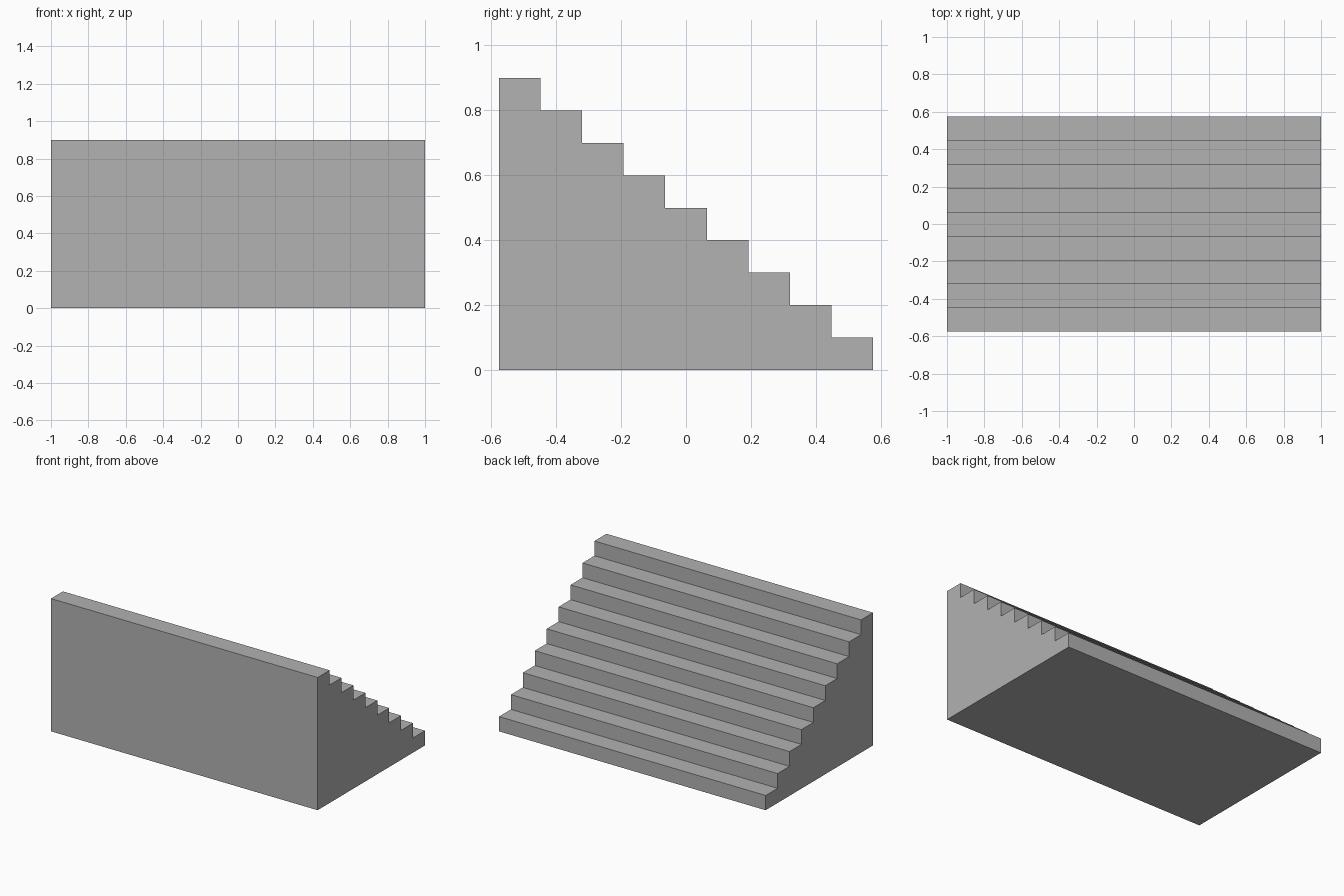
import bpy
import bmesh

cube = bpy.data.objects.get("Cube")
if cube:
    bpy.data.objects.remove(cube, do_unlink=True)

STEPS = 9
RISE = 0.1
DEPTH = 1.15
WIDTH = 2.0
TREAD = DEPTH / STEPS

# Plain grey for the whole block
grey = bpy.data.materials.new("plain_grey")
grey.use_nodes = True
colour = (0.445, 0.445, 0.445, 1)
grey.diffuse_color = colour
grey.node_tree.nodes["Principled BSDF"].inputs["Base Color"].default_value = colour

# Stepped side profile: tall wall at the front, descending to the back
front = -DEPTH / 2
profile = [(-front, 0), (front, 0)]
for i in range(STEPS):
    z = RISE * (STEPS - i)
    profile += [(front + TREAD * i, z), (front + TREAD * (i + 1), z)]

# Extrude the profile across the width
bm = bmesh.new()
side = bm.faces.new([bm.verts.new((-WIDTH / 2, y, z)) for y, z in profile])
extruded = bmesh.ops.extrude_face_region(bm, geom=[side], use_keep_orig=True)
moved = [v for v in extruded["geom"] if isinstance(v, bmesh.types.BMVert)]
bmesh.ops.translate(bm, verts=moved, vec=(WIDTH, 0, 0))
bmesh.ops.recalc_face_normals(bm, faces=bm.faces)

mesh = bpy.data.meshes.new("staircase")
bm.to_mesh(mesh)
bm.free()
mesh.materials.append(grey)
staircase = bpy.data.objects.new("staircase", mesh)
bpy.context.collection.objects.link(staircase)
